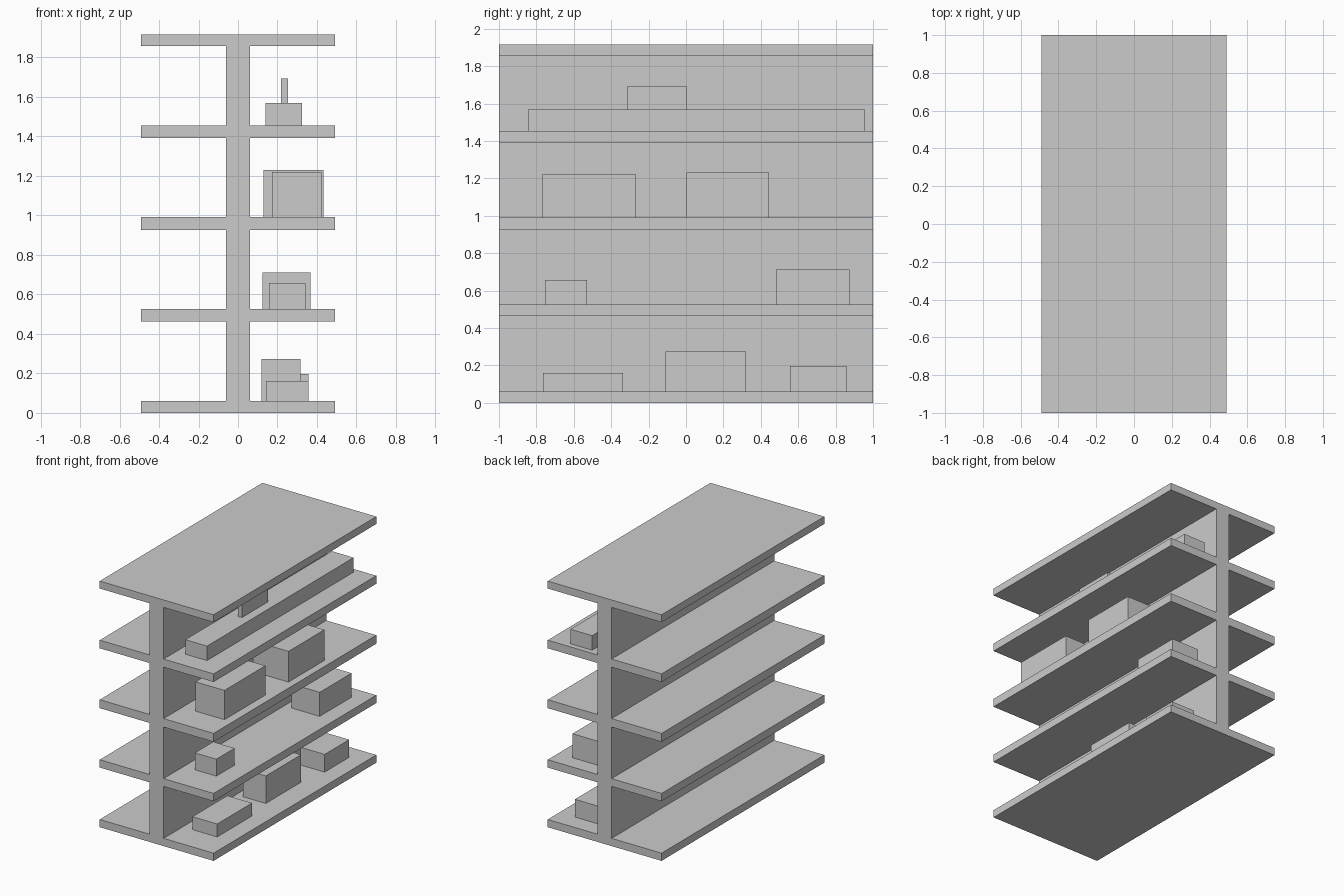
import bpy, bmesh

if "Cube" in bpy.data.objects:
    bpy.data.objects.remove(bpy.data.objects["Cube"])

HALF_W, POST, HALF_L = 0.49, 0.06, 1.0
SHELVES = [(0.0, 0.06), (0.464, 0.525), (0.926, 0.992), (1.392, 1.455), (1.857, 1.915)]


def make_object(name, bm):
    bmesh.ops.recalc_face_normals(bm, faces=bm.faces)
    mesh = bpy.data.meshes.new(name)
    bm.to_mesh(mesh)
    bm.free()
    obj = bpy.data.objects.new(name, mesh)
    bpy.context.collection.objects.link(obj)
    return obj


def box(name, x, y, z):
    bm = bmesh.new()
    bmesh.ops.create_cube(bm, size=1)
    for v in bm.verts:
        v.co = [r[0] if c < 0 else r[1] for c, r in zip(v.co, (x, y, z))]
    return make_object(name, bm)


# Double-sided rack: comb profile (right half, then mirrored) extruded along y
right = []
for i, (z0, z1) in enumerate(SHELVES):
    if i > 0:
        right.append((POST, z0))
    right += [(HALF_W, z0), (HALF_W, z1)]
    if i < len(SHELVES) - 1:
        right.append((POST, z1))
profile = right + [(-x, z) for x, z in reversed(right)]

bm = bmesh.new()
face = bm.faces.new([bm.verts.new((x, -HALF_L, z)) for x, z in profile])
ext = bmesh.ops.extrude_face_region(bm, geom=[face], use_keep_orig=True)
new_verts = [g for g in ext["geom"] if isinstance(g, bmesh.types.BMVert)]
bmesh.ops.translate(bm, verts=new_verts, vec=(0, 2 * HALF_L, 0))
make_object("shelf_rack", bm)

# Boxes on the right side: shelf index, x range, y range, top height
goods = [
    (0, (0.143, 0.356), (-0.764, -0.336), 0.161),
    (0, (0.12, 0.316), (-0.11, 0.322), 0.274),
    (0, (0.15, 0.356), (0.557, 0.857), 0.198),
    (1, (0.156, 0.341), (-0.753, -0.528), 0.657),
    (1, (0.125, 0.366), (0.482, 0.873), 0.712),
    (2, (0.173, 0.422), (-0.769, -0.266), 1.22),
    (2, (0.128, 0.432), (0.004, 0.445), 1.231),
    (3, (0.138, 0.325), (-0.845, 0.957), 1.568),
]
for i, (shelf, x, y, top) in enumerate(goods):
    box(f"storage_box_{i + 1}", x, y, (SHELVES[shelf][1], top))

# Thin block standing on the long box
box("thin_block", (0.219, 0.254), (-0.314, 0.004), (1.568, 1.694))
